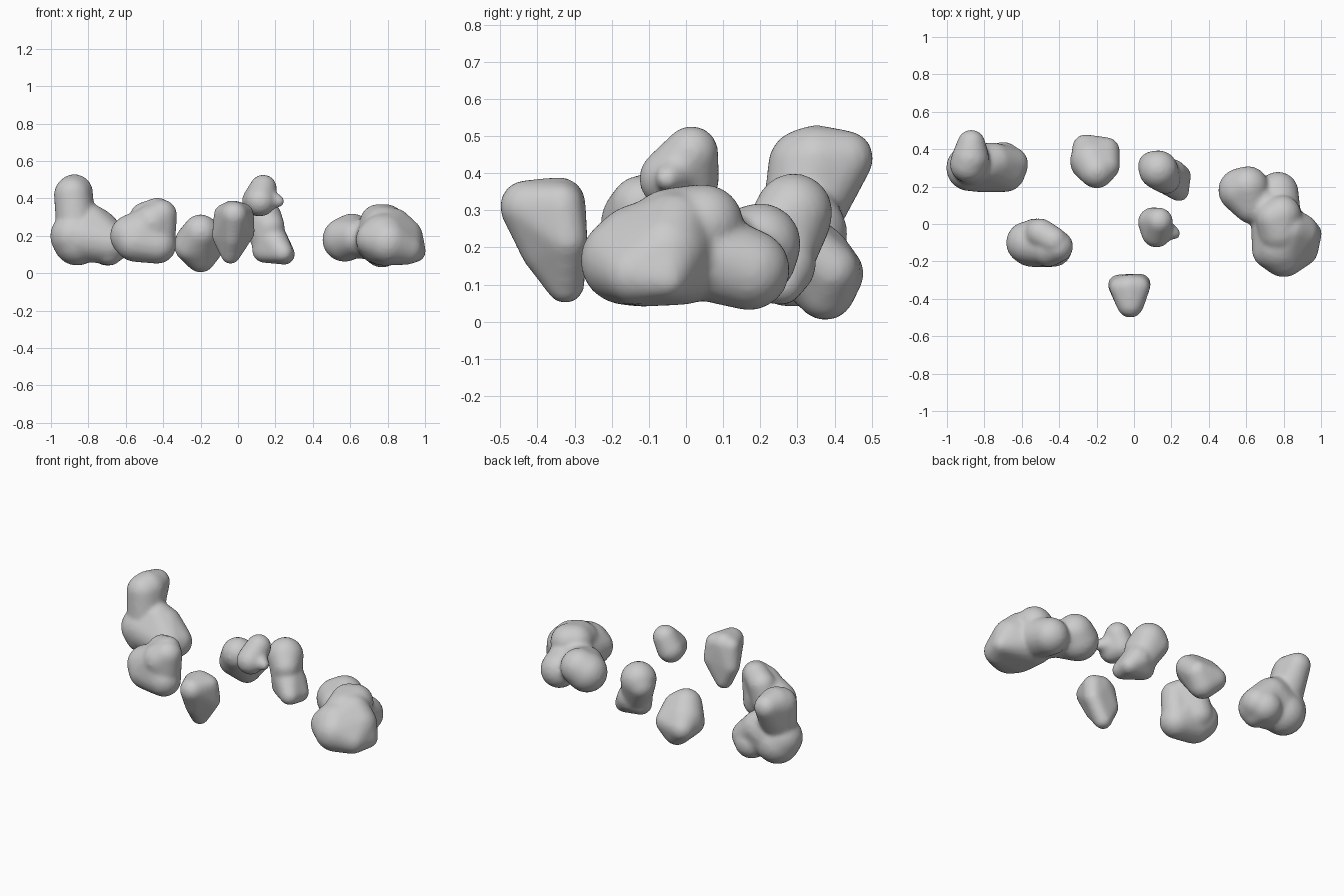
import bpy, bmesh
from mathutils import Vector


def unit_ball():
    """Points of a unit sphere, used as the building block of every lobe."""
    bm = bmesh.new()
    bmesh.ops.create_icosphere(bm, subdivisions=3, radius=1.0)
    pts = [v.co.copy() for v in bm.verts]
    bm.free()
    return pts


BALL = unit_ball()


def lump(name, lobes):
    """Each lobe is the hull of a few spheres (x, y, z, radius); lobes are fused and softened."""
    bm = bmesh.new()
    for spheres in lobes:
        new = [bm.verts.new(Vector((x, y, z)) + p * r)
               for x, y, z, r in spheres for p in BALL]
        bmesh.ops.convex_hull(bm, input=new)
    # drop the points left inside the hulls
    loose = [v for v in bm.verts if not v.link_faces]
    bmesh.ops.delete(bm, geom=loose, context='VERTS')
    mesh = bpy.data.meshes.new(name)
    bm.to_mesh(mesh)
    bm.free()
    ob = bpy.data.objects.new(name, mesh)
    bpy.context.collection.objects.link(ob)
    fuse = ob.modifiers.new("fuse", 'REMESH')
    fuse.mode = 'VOXEL'
    fuse.voxel_size = 0.012
    fuse.use_smooth_shade = True
    soft = ob.modifiers.new("soften", 'SMOOTH')
    soft.factor = 0.5
    soft.iterations = 8
    return ob


# Left rock with a leaning column
lump("column_rock", [
    [(-.88, .30, .20, .125), (-.86, .31, .17, .13)],
    [(-.87, .31, .28, .105), (-.885, .32, .42, .10), (-.875, .35, .43, .10),
     (-.87, .43, .44, .075)],
    [(-.84, .30, .19, .13), (-.75, .33, .24, .105), (-.69, .28, .16, .11),
     (-.66, .32, .16, .095), (-.79, .32, .27, .10)],
    [(-.69, .27, .12, .08), (-.70, .34, .14, .10)],
])

# Front left rock
lump("front_left_rock", [
    [(-.57, -.10, .20, .115), (-.55, -.12, .17, .11), (-.43, -.13, .15, .10),
     (-.50, -.11, .23, .115)],
    [(-.46, -.13, .27, .10), (-.41, -.12, .31, .085), (-.42, -.12, .17, .085)],
    [(-.50, -.05, .30, .08), (-.43, -.09, .33, .075), (-.53, -.06, .20, .09),
     (-.45, -.12, .20, .09)],
])

# Back middle rock
lump("back_middle_rock", [
    [(-.20, .285, .22, .095), (-.23, .34, .16, .11), (-.26, .41, .13, .07),
     (-.15, .39, .14, .075), (-.20, .375, .085, .082), (-.15, .31, .21, .075),
     (-.26, .32, .14, .08)],
    [(-.27, .33, .15, .06), (-.31, .34, .145, .035)],
])

# Bent rock right of the middle
lump("bent_rock", [
    [(.13, .29, .295, .105), (.16, .26, .18, .09), (.10, .31, .27, .08),
     (.17, .24, .25, .08)],
    [(.16, .26, .21, .09), (.24, .175, .11, .055), (.25, .26, .10, .055),
     (.14, .25, .12, .065), (.20, .27, .15, .08)],
])

# Small raised pebble with a pointed nub
lump("raised_pebble", [
    [(.135, .015, .455, .073), (.12, -.045, .385, .082), (.10, .01, .385, .08)],
    [(.14, -.02, .40, .065), (.215, -.05, .385, .034)],
])

# Front wedge rock
lump("wedge_rock", [
    [(-.085, -.325, .20, .055), (.035, -.32, .22, .055), (-.075, -.34, .315, .055),
     (.025, -.335, .315, .06), (-.03, -.34, .32, .07), (-.02, -.43, .31, .072),
     (-.03, -.39, .19, .055), (-.04, -.325, .10, .052)],
])

# Large right rock with several lobes
lump("large_right_rock", [
    [(.78, -.12, .18, .14), (.80, -.165, .165, .12), (.88, -.05, .19, .11),
     (.76, -.01, .18, .135), (.95, -.05, .115, .055), (.73, -.14, .18, .10),
     (.90, -.14, .13, .085), (.83, -.03, .25, .10)],
    [(.75, .03, .27, .10), (.79, .05, .265, .105), (.78, -.04, .24, .12)],
    [(.77, .17, .14, .11), (.77, .08, .17, .12)],
    [(.61, .20, .21, .11), (.57, .18, .18, .12), (.63, .10, .19, .10)],
    [(.62, .16, .18, .10), (.74, .05, .19, .12)],
])
